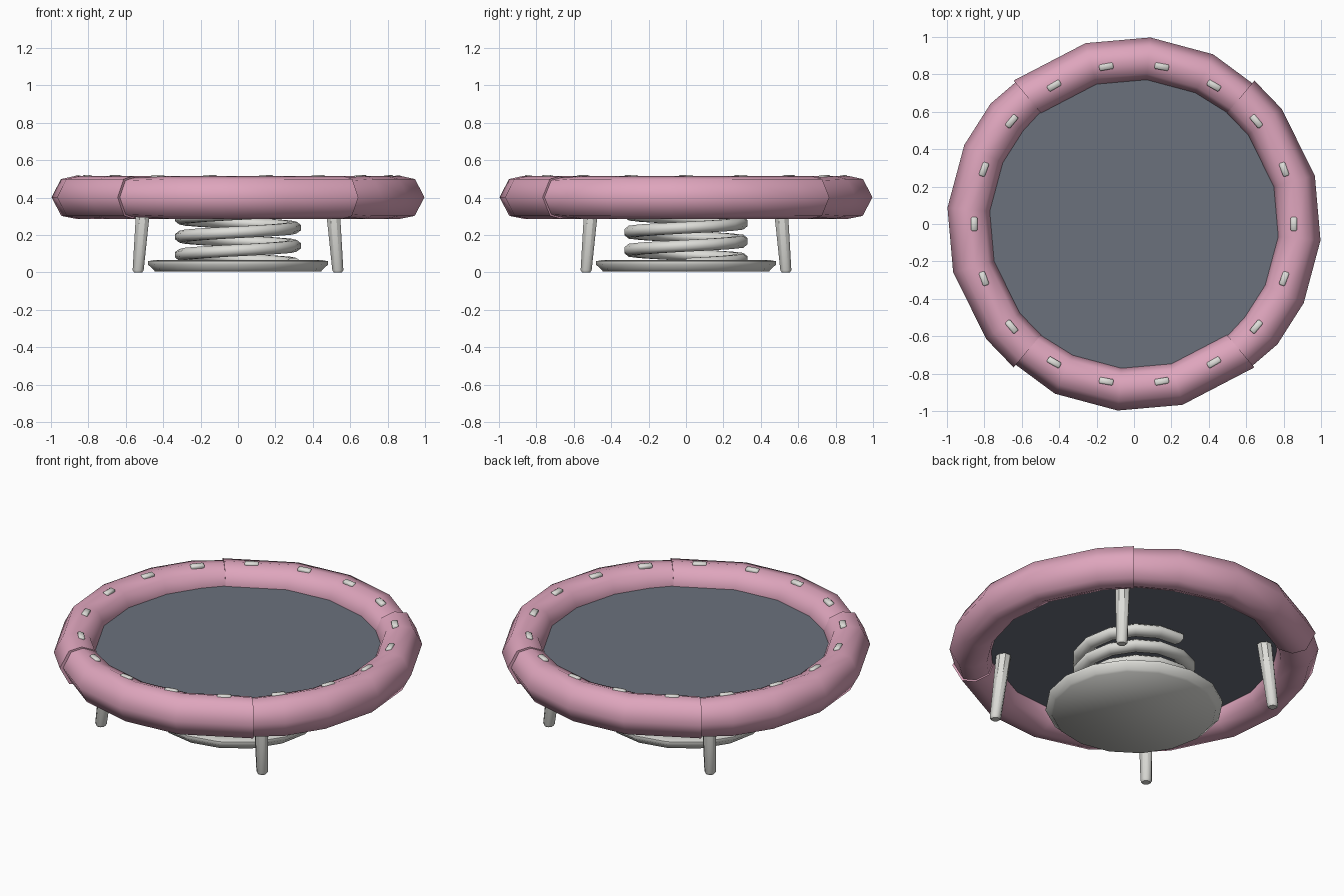
import bpy, bmesh
from math import radians, cos, sin, pi
from mathutils import Vector, Matrix

cube = bpy.data.objects.get("Cube")
if cube:
    bpy.data.objects.remove(cube, do_unlink=True)


def material(name, rgb):
    m = bpy.data.materials.new(name)
    m.use_nodes = True
    m.diffuse_color = (*rgb, 1)
    m.node_tree.nodes["Principled BSDF"].inputs["Base Color"].default_value = (*rgb, 1)
    return m


pink = material("pink_padding", (0.73, 0.375, 0.505))
slate = material("slate_fabric", (0.146, 0.164, 0.204))
metal = material("pale_metal", (0.72, 0.72, 0.685))


def finish(name, bm, mat, smooth):
    bmesh.ops.recalc_face_normals(bm, faces=bm.faces)
    mesh = bpy.data.meshes.new(name)
    bm.to_mesh(mesh)
    bm.free()
    mesh.materials.append(mat)
    mesh.shade_smooth()
    mesh.set_sharp_from_angle(angle=radians(smooth))
    obj = bpy.data.objects.new(name, mesh)
    bpy.context.collection.objects.link(obj)


def loft(name, rings, mat, smooth=40):
    """Skin a list of equal-sized point rings and cap both ends."""
    bm = bmesh.new()
    rows = [[bm.verts.new(p) for p in ring] for ring in rings]
    for a, b in zip(rows, rows[1:]):
        for i in range(len(a)):
            j = (i + 1) % len(a)
            bm.faces.new((a[i], a[j], b[j], b[i]))
    bm.faces.new(rows[0])
    bm.faces.new(rows[-1])
    finish(name, bm, mat, smooth)


def polar(r, angle, z):
    return Vector((r * cos(angle), r * sin(angle), z))


def circle(r, z, sides, offset=0.0):
    return [polar(r, 2 * pi * i / sides + offset, z) for i in range(sides)]


# Padded rim: four overlapping sleeves, each with a wide end and a tucked end
MID_R, MID_Z = 0.888, 0.402
section = [(0.113, 0), (0.062, 0.097), (-0.01, 0.113), (-0.083, 0.085),
           (-0.118, 0), (-0.09, -0.08), (-0.015, -0.115), (0.06, -0.1)]


def sleeve(name, angles, turn):
    rings = []
    for i, deg in enumerate(angles):
        s = 0.9 if i == len(angles) - 1 else 1.0
        a = radians(deg + turn)
        rings.append([polar(MID_R + dr * s, a, MID_Z + dz * s) for dr, dz in section])
    loft(name, rings, pink, 75)


for side, turn in (("back", 0), ("front", 180)):
    sleeve(side + "_rim_pad", (130, 105, 85, 65, 46), turn)
for side, turn in (("left", 0), ("right", 180)):
    sleeve(side + "_rim_pad", (50, 38, 15, -5, -25, -40, -53), turn)

# Jumping mat
loft("jumping_mat", [circle(0.8, 0.39, 24), circle(0.8, 0.412, 24)], slate)

# Small rounded clips around the top of the rim
for i in range(18):
    bm = bmesh.new()
    bmesh.ops.create_cube(bm, size=1)
    bmesh.ops.scale(bm, verts=bm.verts, vec=(0.034, 0.076, 0.03))
    bmesh.ops.bevel(bm, geom=bm.edges[:], offset=0.006, segments=1, affect='EDGES')
    a = radians(20 * i)
    place = Matrix.Translation(polar(0.855, a, 0.505)) @ Matrix.Rotation(a, 4, 'Z')
    bmesh.ops.transform(bm, matrix=place @ Matrix.Rotation(radians(-8), 4, 'Y'),
                        verts=bm.verts)
    finish(f"rim_clip_{i + 1}", bm, metal, 75)

# Four splayed, tapering legs
for i, name in enumerate(("back_left", "back_right", "front_right", "front_left")):
    a = radians(45 + 90 * i)
    rings = []
    for reach, z, r in ((0.755, 0, 0.024), (0.755, 0.012, 0.032), (0.71, 0.4, 0.042)):
        centre = polar(reach, a, 0)
        rings.append([p + centre for p in circle(r, z, 8, a + pi / 8)])
    loft(name + "_leg", rings, metal, 40)

# Coil spring, starting inside the base and ending just under the mat
PER_TURN, PITCH, TURNS = 14, 0.097, 3.3
rings = []
for k in range(int(PER_TURN * TURNS) + 1):
    t = k / PER_TURN - 0.5
    a = 2 * pi * t + pi
    z = 0.094 + PITCH * t
    rings.append([polar(0.297 + 0.044 * cos(b), a, z + 0.034 * sin(b))
                  for b in (pi / 4 * (n + 0.5) for n in range(8))])
loft("coil_spring", rings, metal, 60)

# Round base plate with a flared lip
loft("base_plate", [circle(r, z, 16) for r, z in
                    ((0.445, 0.006), (0.452, 0.016), (0.482, 0.042),
                     (0.48, 0.06), (0.45, 0.066), (0.4, 0.056))], metal, 58)
